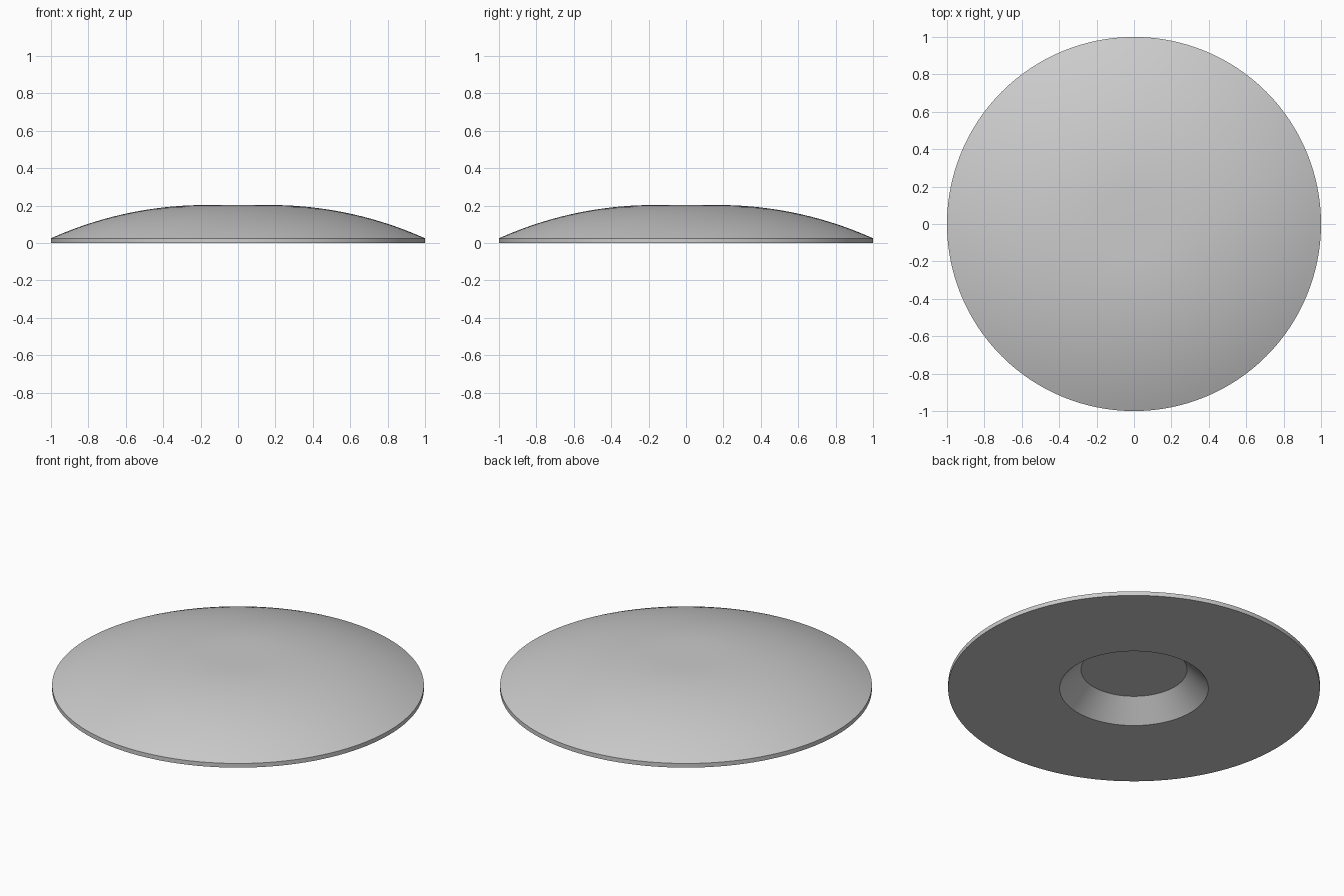
import bpy, bmesh, math

cube = bpy.data.objects.get("Cube")
if cube:
    bpy.data.objects.remove(cube, do_unlink=True)

SEGMENTS = 128
RIM_Z, TOP_Z, FLAT_R = 0.025, 0.203, 0.17

# Single grey material
grey = bpy.data.materials.new("light_grey")
grey.use_nodes = True
colour = (0.6, 0.6, 0.6, 1)
grey.diffuse_color = colour
grey.node_tree.nodes["Principled BSDF"].inputs["Base Color"].default_value = colour

# Half profile: recess, flat underside, thin rim, then the domed top
profile = [(0, 0.115), (0.285, 0.115), (0.4, 0), (1, 0)]
run, rise = 1 - FLAT_R, TOP_Z - RIM_Z
arc_radius = (run ** 2 + rise ** 2) / (2 * rise)
sweep = math.asin(run / arc_radius)
STEPS = 20
for i in range(STEPS + 1):
    a = sweep * (1 - i / STEPS)
    profile.append((FLAT_R + arc_radius * math.sin(a),
                    TOP_Z - arc_radius * (1 - math.cos(a))))
profile.append((0, TOP_Z))

# Spin the profile into a closed solid
bm = bmesh.new()
verts = [bm.verts.new((r, 0, z)) for r, z in profile]
edges = [bm.edges.new(pair) for pair in zip(verts, verts[1:])]
bmesh.ops.spin(bm, geom=verts + edges, cent=(0, 0, 0), axis=(0, 0, 1),
               angle=math.tau, steps=SEGMENTS, use_merge=True)
bmesh.ops.remove_doubles(bm, verts=bm.verts, dist=0.0001)
bmesh.ops.recalc_face_normals(bm, faces=bm.faces)
mesh = bpy.data.meshes.new("domed_disc")
bm.to_mesh(mesh)
bm.free()
mesh.materials.append(grey)

disc = bpy.data.objects.new("domed_disc", mesh)
bpy.context.collection.objects.link(disc)
bpy.context.view_layer.objects.active = disc
disc.select_set(True)
bpy.ops.object.shade_smooth_by_angle(angle=math.radians(25))
